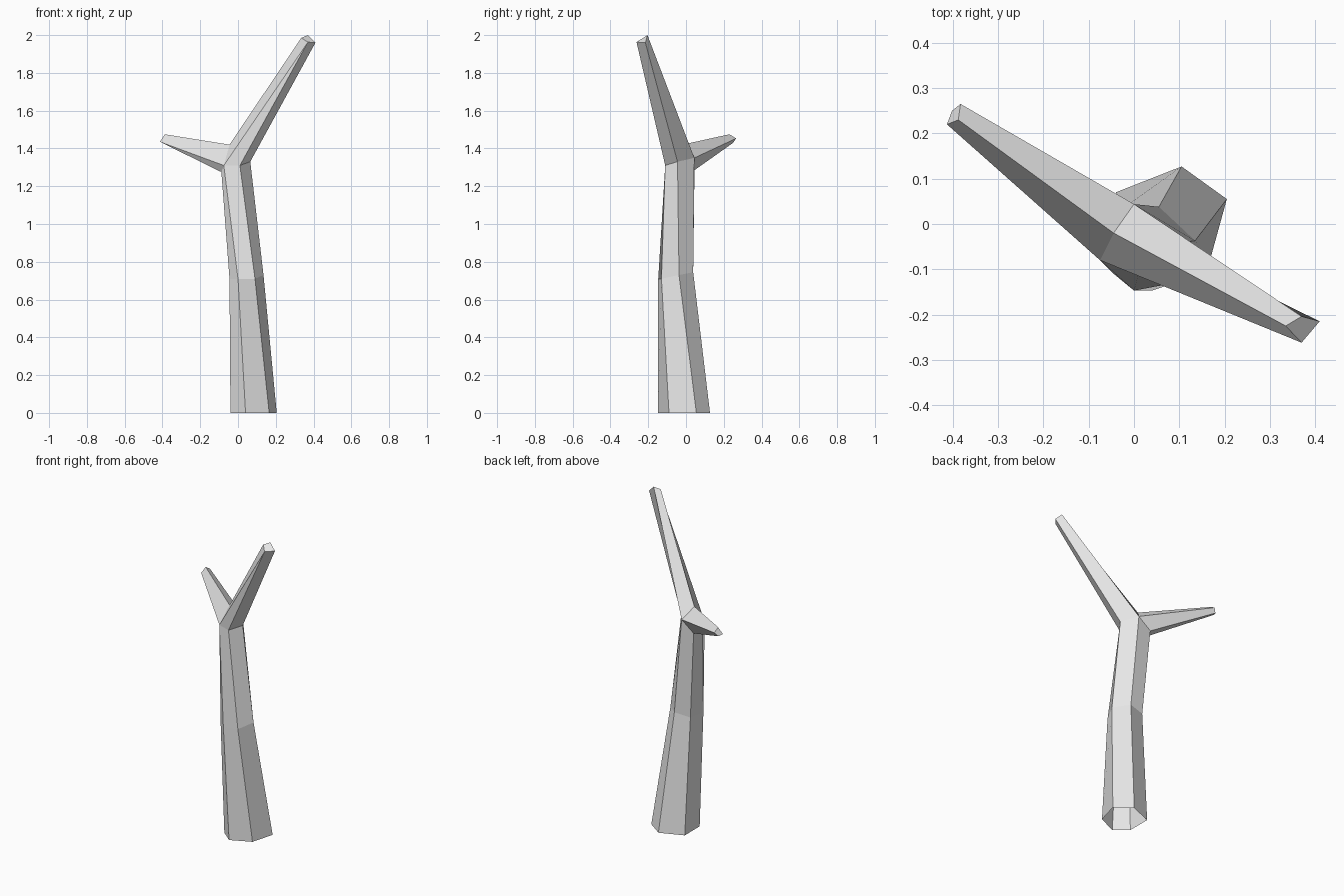
import bpy
import bmesh
from mathutils import Vector

default_cube = bpy.data.objects.get("Cube")
if default_cube:
    bpy.data.objects.remove(default_cube, do_unlink=True)


def make_material(name, colour):
    material = bpy.data.materials.new(name)
    material.use_nodes = True
    material.diffuse_color = colour
    shader = next(n for n in material.node_tree.nodes if n.type == "BSDF_PRINCIPLED")
    shader.inputs["Base Color"].default_value = colour
    return material


def loft(name, rings, material, cap_end=False):
    """Skin matching rings with flat faces; repeated points share one vertex."""
    mesh = bpy.data.meshes.new(name)
    bm = bmesh.new()
    shared = {}

    def vertex(point):
        key = tuple(point)
        if key not in shared:
            shared[key] = bm.verts.new(Vector(point))
        return shared[key]

    def add_face(points):
        corners = list(dict.fromkeys(vertex(p) for p in points))
        if len(corners) > 2:
            bm.faces.new(corners).smooth = False

    for lower, upper in zip(rings, rings[1:]):
        count = len(lower)
        for i in range(count):
            j = (i + 1) % count
            add_face((lower[i], lower[j], upper[j], upper[i]))
    if cap_end:
        add_face(rings[-1])

    bm.to_mesh(mesh)
    bm.free()
    mesh.materials.append(material)
    part = bpy.data.objects.new(name, mesh)
    bpy.context.collection.objects.link(part)
    return part


bark = make_material("pale grey bark", (0.8, 0.8, 0.8, 1))

# Trunk cross-sections: foot, bend and fork
foot = [(-.04, .07, 0), (-.04, -.08, 0), (.04, -.147, 0),
        (.165, -.09, 0), (.205, .055, 0), (.105, .127, 0)]
bend = [(-.045, .02, .73), (-.045, -.11, .71), (0, -.147, .71),
        (.09, -.13, .71), (.135, -.037, .73), (.055, .038, .745)]
back_left = (-.085, .045, 1.285)
side_left = (-.088, -.04, 1.275)
front_left = (-.075, -.08, 1.31)
front_right = (.01, -.11, 1.31)
side_right = (.065, -.045, 1.33)
back_right = (0, .044, 1.35)
crotch = (-.045, -.02, 1.42)
fork = [back_left, side_left, front_left, front_right, side_right, back_right]

# Hollow trunk, open at the ground
loft("trunk", [foot, bend, fork], bark)

# Long branch rising to the front, its two front edges meeting at the tip
long_base = [front_left, front_right, side_right, back_right, crotch]
long_front = (.37, -.262, 1.963)
long_tip = [long_front, long_front, (.41, -.215, 1.96),
            (.37, -.204, 2), (.335, -.225, 1.985)]
loft("long_branch", [long_base, long_tip], bark, cap_end=True)

# Short branch reaching to the back
short_base = [back_right, back_left, side_left, front_left, crotch]
short_front = (-.413, .22, 1.435)
short_tip = [(-.383, .265, 1.453), (-.402, .25, 1.43), short_front,
             short_front, (-.388, .23, 1.475)]
loft("short_branch", [short_base, short_tip], bark, cap_end=True)
